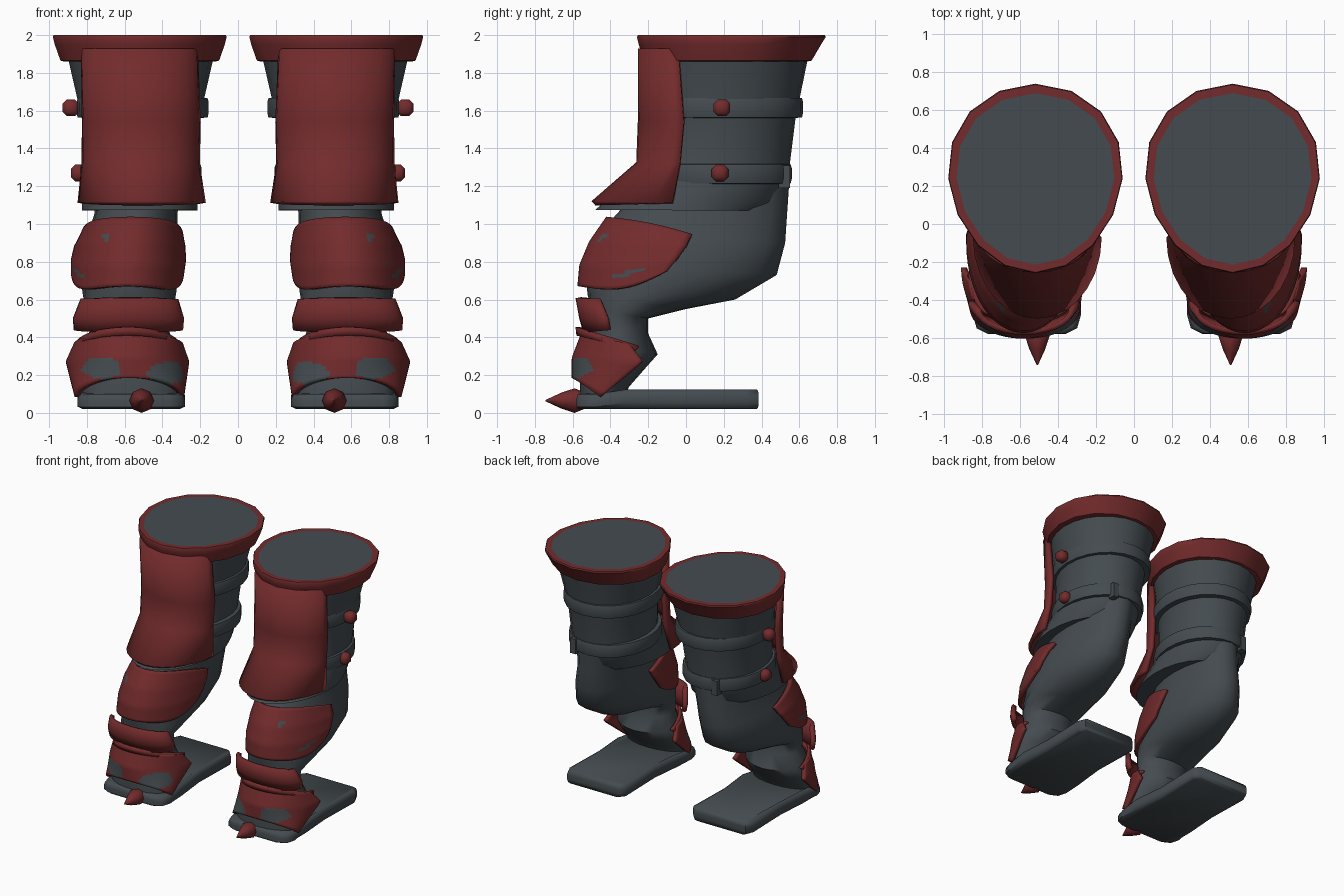
import bpy, bmesh, math
from mathutils import Vector

if "Cube" in bpy.data.objects:
    bpy.data.objects.remove(bpy.data.objects["Cube"])


def material(name, rgb):
    m = bpy.data.materials.new(name)
    m.diffuse_color = (*rgb, 1)
    m.use_nodes = True
    m.node_tree.nodes["Principled BSDF"].inputs["Base Color"].default_value = m.diffuse_color
    return m


RED = material("dark red", (0.172, 0.024, 0.025))
GREY = material("slate grey", (0.058, 0.071, 0.079))


def finish(name, bm, mats, thick=0, angle=35):
    """Make the object, mirror it to the other leg and smooth it."""
    if not thick:
        bmesh.ops.recalc_face_normals(bm, faces=bm.faces)
    me = bpy.data.meshes.new(name)
    bm.to_mesh(me)
    bm.free()
    ob = bpy.data.objects.new(name, me)
    bpy.context.collection.objects.link(ob)
    for m in mats:
        me.materials.append(m)
    bpy.ops.object.select_all(action='DESELECT')
    ob.select_set(True)
    bpy.context.view_layer.objects.active = ob
    bpy.ops.object.shade_smooth_by_angle(angle=math.radians(angle))
    if thick:
        s = ob.modifiers.new("thickness", 'SOLIDIFY')
        s.thickness, s.offset = thick, 0
    mir = ob.modifiers.new("other leg", 'MIRROR')
    mir.use_mirror_merge = False
    return ob


def bridge(bm, rings, closed):
    for a, b in zip(rings, rings[1:]):
        n = len(a)
        for i in range(n if closed else n - 1):
            j = (i + 1) % n
            bm.faces.new((a[i], a[j], b[j], b[i]))


def tube(name, rows, mats, n=20, egg=0.06, angle=35):
    """Loft of egg rings; row = front (y, z), back (y, z), half width, centre x."""
    bm = bmesh.new()
    rings = []
    for (fy, fz), (by, bz), hw, cx in rows:
        ring = []
        for i in range(n):
            t = 2 * math.pi * i / n + math.pi / 2
            s, k = math.sin(t), (1 + math.sin(t)) / 2
            ring.append(bm.verts.new((cx + hw * math.cos(t) * (1 + egg * s),
                                      fy + (by - fy) * k, fz + (bz - fz) * k)))
        rings.append(ring)
    bridge(bm, rings, True)
    bm.faces.new(rings[0])
    cap = bm.faces.new(rings[-1])
    cap.material_index = len(mats) - 1
    return finish(name, bm, mats, angle=angle)


def plate(name, rows, thick=0.03, n=14, sub=1, mats=(RED,), rule=None):
    """Curved armour plate; row = front (y, z), side (y, z), half width, centre x, dip."""
    flat = [Vector((*f, *s, hw, cx, dip)) for f, s, hw, cx, dip in rows]
    fine = [a.lerp(b, k / sub) for a, b in zip(flat, flat[1:]) for k in range(sub)]
    bm = bmesh.new()
    rings = []
    for fy, fz, sy, sz, hw, cx, dip in fine + [flat[-1]]:
        ring = []
        for i in range(n + 1):
            a = math.pi * (i / n - 0.5)
            k = 1 - math.cos(a)
            ring.append(bm.verts.new((cx + hw * math.sin(a), fy + (sy - fy) * k,
                                      fz + (sz - fz) * k - dip * math.sin(math.pi * k))))
        rings.append(ring)
    bridge(bm, rings, False)
    if rule:
        for f in bm.faces:
            f.material_index = rule(f.calc_center_median())
    return finish(name, bm, mats, thick, 65)


# Upper leg sleeve with flared bottom lip
tube("upper_sleeve", [
    ((-.48, 1.075), (.44, 1.07), .305, .52),
    ((-.44, 1.11), (.50, 1.12), .305, .52),
    ((-.27, 1.23), (.54, 1.24), .295, .52),
    ((-.21, 1.32), (.55, 1.32), .29, .52),
    ((-.19, 1.56), (.58, 1.56), .312, .515),
    ((-.20, 1.90), (.65, 1.90), .39, .515)], [GREY], n=24)

# Calf, ankle and forefoot
tube("lower_leg", [
    ((-.56, .08), (-.33, .08), .25, .57),
    ((-.56, .16), (-.30, .14), .26, .57),
    ((-.55, .25), (-.23, .22), .27, .58),
    ((-.53, .36), (-.15, .31), .25, .58),
    ((-.50, .45), (-.20, .42), .21, .575),
    ((-.50, .55), (-.20, .50), .22, .575),
    ((-.52, .62), (.00, .55), .24, .575),
    ((-.53, .70), (.26, .60), .25, .575),
    ((-.52, .80), (.48, .73), .26, .575),
    ((-.46, .95), (.525, .90), .24, .56),
    ((-.36, 1.06), (.535, 1.05), .22, .54),
    ((-.15, 1.30), (.55, 1.27), .22, .52)], [GREY], n=20, egg=0, angle=60)

# Rim around the opening, with the grey cap inside it
tube("top_rim", [
    ((-.20, 1.86), (.64, 1.86), .40, .52),
    ((-.225, 1.865), (.665, 1.865), .42, .52),
    ((-.25, 1.95), (.715, 1.95), .45, .52),
    ((-.26, 1.99), (.74, 1.99), .46, .52),
    ((-.255, 2.0), (.735, 2.0), .456, .52),
    ((-.215, 2.0), (.69, 2.0), .416, .52)], [RED, GREY], n=16, egg=.09, angle=45)

# Straps around the sleeve
for name, z, front, back, hw, cx in (("upper_strap", 1.56, -.222, .62, .35, .505),
                                     ("lower_strap", 1.21, -.235, .56, .322, .515)):
    tube(name, [((front + d, z + h), (back - d, z + h), hw - d, cx)
                for d, h in ((.06, 0), (.006, .004), (0, .03), (0, .085), (.006, .106), (.06, .11))],
         [GREY], n=24)

# Strap studs on the outer side
for name, x, y, z in (("upper_stud", .885, .19, 1.615), ("lower_stud", .84, .18, 1.27)):
    bm = bmesh.new()
    bmesh.ops.create_cube(bm, size=.088)
    bmesh.ops.bevel(bm, geom=bm.edges[:], offset=.022, segments=1, affect='EDGES')
    bmesh.ops.translate(bm, verts=bm.verts, vec=(x, y, z))
    finish(name, bm, [RED], angle=60)

# Small clip on the back of the lower strap
bm = bmesh.new()
bmesh.ops.create_cube(bm, size=1)
bmesh.ops.scale(bm, verts=bm.verts, vec=(.05, .06, .12))
bmesh.ops.translate(bm, verts=bm.verts, vec=(.64, .52, 1.25))
finish("strap_clip", bm, [GREY])

# Shin guard
plate("shin_guard", [
    ((-.49, 1.11), (-.07, 1.11), .325, .51, 0),
    ((-.25, 1.32), (-.03, 1.32), .298, .515, 0),
    ((-.24, 1.55), (-.01, 1.54), .30, .512, 0),
    ((-.24, 1.93), (-.04, 1.93), .295, .522, 0)])


# Knee guard with small scratches
def scratched(c):
    spot = math.hypot(c.x - .69, c.z - .93) < .022 and c.y < -.2
    streak = c.x > .6 and -.37 < c.y < -.2 and abs(c.z - .72 - (c.y + .37) * .25) < .011
    return int(spot or streak)


plate("knee_guard", [
    ((-.56, .67), (-.10, .75), .285, .585, .05),
    ((-.55, .78), (-.05, .81), .29, .58, .02),
    ((-.50, .90), (.00, .88), .28, .573, 0),
    ((-.41, 1.03), (.03, .94), .255, .56, -.015)], n=40, sub=6, mats=(RED, GREY), rule=scratched)

# Ankle guard and the folded strip beneath it
plate("ankle_guard", [
    ((-.53, .43), (-.40, .44), .275, .58, 0),
    ((-.55, .50), (-.41, .50), .28, .58, 0),
    ((-.57, .61), (-.45, .60), .245, .575, 0)])
plate("ankle_fold", [
    ((-.57, .41), (-.27, .33), .285, .585, 0),
    ((-.575, .455), (-.25, .35), .27, .585, 0)], thick=.02)


# Toe guard with worn grey patches
def worn(c):
    return int(c.y < -.43 and any(((c.x - x) / .10) ** 2 + ((c.z - z) / .06) ** 2 < 1
                                  for x, z in ((.715, .235), (.385, .205))))


plate("toe_guard", [
    ((-.59, .185), (-.45, .085), .275, .575, 0),
    ((-.59, .29), (-.23, .27), .312, .585, 0),
    ((-.54, .42), (-.30, .36), .275, .58, 0)], n=40, sub=8, mats=(RED, GREY), rule=worn)

# Flat sole with rounded corners
bm = bmesh.new()
outline = [(.36, -.58), (.77, -.58), (.83, -.55), (.85, -.48), (.85, -.32), (.83, -.05), (.84, .32),
           (.81, .385), (.34, .385), (.30, .34), (.31, -.05), (.28, -.32), (.28, -.48), (.30, -.55)]
rings = []
for scale, low in ((.9, .02), (.97, .03), (1, .055), (1, .09), (.97, .115), (.9, .125)):
    rings.append([bm.verts.new((.565 + (x - .565) * scale, -.1 + (y + .1) * (4 + scale) / 5,
                                low - (.025 if y < -.4 and low > .05 else 0)))
                  for x, y in outline])
bridge(bm, rings, True)
bm.faces.new(rings[0])
bm.faces.new(rings[-1])
finish("sole", bm, [GREY], angle=50)

# Toe spike
bm = bmesh.new()
rings = [[bm.verts.new((.51 + r * math.sin(i * math.pi / 4), y, .065 + r * math.cos(i * math.pi / 4)))
          for i in range(8)] for y, r in ((-.54, .045), (-.59, .065), (-.66, .042), (-.745, .003))]
bridge(bm, rings, True)
bm.faces.new(rings[0])
bm.faces.new(rings[-1])
finish("toe_spike", bm, [RED], angle=50)
